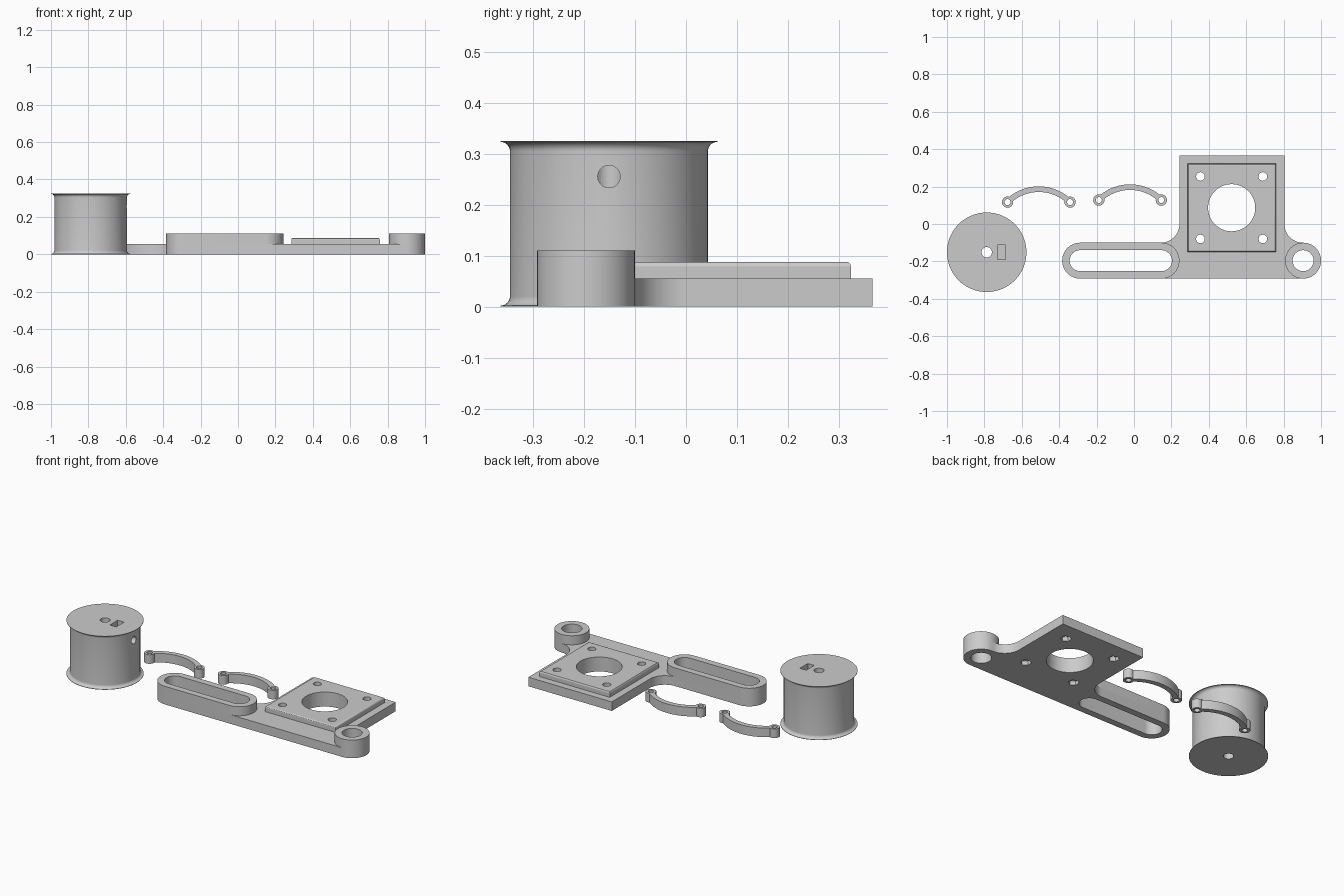
import bpy, bmesh
from math import sin, cos, pi, radians, atan2, hypot
from mathutils import Matrix

cube = bpy.data.objects.get("Cube")
if cube:
    bpy.data.objects.remove(cube, do_unlink=True)

grey = bpy.data.materials.new("plain_grey")
grey.use_nodes = True
grey.diffuse_color = (0.6, 0.6, 0.6, 1)
grey.node_tree.nodes["Principled BSDF"].inputs["Base Color"].default_value = (0.6, 0.6, 0.6, 1)


def arc(cx, cy, r, start, end, n=16):
    """Points along an arc, angles in degrees."""
    angles = [radians(start + (end - start) * i / n) for i in range(n + 1)]
    return [(cx + r * cos(a), cy + r * sin(a)) for a in angles]


def circle(cx, cy, r, n=48):
    return arc(cx, cy, r, 0, 360, n)[:-1]


def capsule(x0, x1, cy, r):
    return arc(x1, cy, r, -90, 90, 24) + arc(x0, cy, r, 90, 270, 24)


def activate(ob):
    bpy.ops.object.select_all(action="DESELECT")
    ob.select_set(True)
    bpy.context.view_layer.objects.active = ob


def finish(ob):
    ob.data.materials.clear()
    ob.data.materials.append(grey)
    activate(ob)
    bpy.ops.object.shade_smooth_by_angle(angle=radians(30))


def plate(name, outlines, z0, z1):
    """Extrude a flat outline (first loop) with holes (other loops)."""
    curve = bpy.data.curves.new(name, "CURVE")
    curve.dimensions = "2D"
    curve.fill_mode = "BOTH"
    curve.extrude = (z1 - z0) / 2
    for loop in outlines:
        spline = curve.splines.new("POLY")
        spline.points.add(len(loop) - 1)
        for point, (x, y) in zip(spline.points, loop):
            point.co = (x, y, 0, 1)
        spline.use_cyclic_u = True
    ob = bpy.data.objects.new(name, curve)
    bpy.context.collection.objects.link(ob)
    activate(ob)
    bpy.ops.object.convert(target="MESH")
    ob = bpy.context.object
    bm = bmesh.new()
    bm.from_mesh(ob.data)
    bmesh.ops.translate(bm, verts=bm.verts, vec=(0, 0, (z0 + z1) / 2))
    bmesh.ops.remove_doubles(bm, verts=bm.verts, dist=1e-5)
    bmesh.ops.recalc_face_normals(bm, faces=bm.faces)
    bm.to_mesh(ob.data)
    bm.free()
    finish(ob)
    return ob


def cut(ob, build):
    """Subtract the shape made by build(bm) from an object."""
    mesh = bpy.data.meshes.new("cutter")
    bm = bmesh.new()
    build(bm)
    bm.to_mesh(mesh)
    bm.free()
    cutter = bpy.data.objects.new("cutter", mesh)
    cutter.hide_render = True
    bpy.context.collection.objects.link(cutter)
    mod = ob.modifiers.new("cut", "BOOLEAN")
    mod.operation = "DIFFERENCE"
    mod.solver = "EXACT"
    mod.object = cutter
    activate(ob)
    bpy.ops.object.modifier_apply(modifier=mod.name)
    bpy.data.objects.remove(cutter, do_unlink=True)


def cylinder(bm, r, depth, matrix, n=32):
    bmesh.ops.create_cone(bm, cap_ends=True, segments=n, radius1=r, radius2=r,
                          depth=depth, matrix=matrix)


# Shared dimensions of the motor bracket
ARM_Y, R, HOLE_R = -0.196, 0.096, 0.056
SLOT_X0, SLOT_X1, RING_X = -0.288, 0.147, 0.904
LEFT, RIGHT, BACK = 0.243, 0.804, 0.365
PX, PY, PAD = 0.522, 0.087, 0.236
BASE_Z, PAD_Z, BOSS_Z = 0.055, 0.088, 0.11
FILLET = 0.1

slot = capsule(SLOT_X0, SLOT_X1, ARM_Y, HOLE_R)
ring_hole = circle(RING_X, ARM_Y, HOLE_R)
screws = [(PX + sx * 0.167, PY + sy * 0.167) for sx in (-1, 1) for sy in (-1, 1)]
motor_holes = [circle(PX, PY, 0.126, 64)] + [circle(x, y, 0.023, 24) for x, y in screws]

# Bracket base: arm with rounded ends, filleted into the square plate
outline = (arc(RING_X, ARM_Y, R, -90, 90, 24)
           + arc(RIGHT + FILLET, ARM_Y + R + FILLET, FILLET, -90, -180)[1:]
           + [(RIGHT, BACK), (LEFT, BACK)]
           + arc(LEFT - FILLET, ARM_Y + R + FILLET, FILLET, 0, -90)
           + arc(SLOT_X0, ARM_Y, R, 90, 270, 24))
base = plate("bracket_base", [outline, slot, ring_hole] + motor_holes, 0, BASE_Z)


def nut_traps(bm):
    for x, y in screws:
        cylinder(bm, 0.03, 0.05, Matrix.Translation((x, y, 0)), 6)


cut(base, nut_traps)
finish(base)

# Raised bosses around the slot and the end hole
plate("slot_boss", [capsule(SLOT_X0, SLOT_X1, ARM_Y, R), slot], BASE_Z, BOSS_Z)
plate("ring_boss", [circle(RING_X, ARM_Y, R), ring_hole], BASE_Z, BOSS_Z)

# Raised motor pad with a rounded upper rim
square = [(PX + sx * PAD, PY + sy * PAD) for sx, sy in ((-1, -1), (1, -1), (1, 1), (-1, 1))]
pad = plate("motor_pad", [square] + motor_holes, BASE_Z, PAD_Z)
bm = bmesh.new()
bm.from_mesh(pad.data)
rim = [e for e in bm.edges if all(
    v.co.z > PAD_Z - 1e-4 and max(abs(v.co.x - PX), abs(v.co.y - PY)) > PAD - 1e-4
    for v in e.verts)]
bmesh.ops.bevel(bm, geom=rim, offset=0.009, segments=3, profile=0.5, affect="EDGES")
bm.to_mesh(pad.data)
bm.free()
finish(pad)

# Curved links with an eye at each end
HALF, SAG, WIDTH, EYE = 0.167, 0.069, 0.03, 0.03
BOW = (HALF ** 2 + SAG ** 2) / (2 * SAG)


def link(name, cx, cy):
    mid_y = cy + SAG - BOW
    end = 90 - atan2(BOW - SAG, HALF) * 180 / pi
    trim = EYE * 0.75 / BOW * 180 / pi
    a0, a1 = 90 + end - trim, 90 - end + trim
    band = (arc(cx, mid_y, BOW + WIDTH / 2, a0, a1, 32)
            + arc(cx, mid_y, BOW - WIDTH / 2, a1, a0, 32))
    plate(name + "_band", [band], 0, BASE_Z)
    for side, sx in (("right", -1), ("left", 1)):
        x = cx + sx * HALF
        plate(name + "_" + side + "_eye",
              [circle(x, cy, EYE, 32), circle(x, cy, 0.016, 24)], 0, BASE_Z)


link("outer_link", -0.509, 0.117)
link("inner_link", -0.021, 0.128)

# Spool: lathed body with flared rims
SX, SY, TOP, RIM, BODY = -0.7875, -0.151, 0.325, 0.2125, 0.194
flare = RIM - BODY
profile = ([(0, 0), (RIM, 0)] + arc(RIM, flare + 0.002, flare, -90, -180, 8)
           + arc(RIM, TOP - flare - 0.002, flare, 180, 90, 8) + [(RIM, TOP), (0, TOP)])
bm = bmesh.new()
verts = [bm.verts.new((x, 0, z)) for x, z in profile]
edges = [bm.edges.new(pair) for pair in zip(verts, verts[1:])]
bmesh.ops.spin(bm, geom=verts + edges, cent=(0, 0, 0), axis=(0, 0, 1),
               angle=2 * pi, steps=72)
bmesh.ops.remove_doubles(bm, verts=bm.verts, dist=1e-5)
bmesh.ops.recalc_face_normals(bm, faces=bm.faces)
bmesh.ops.translate(bm, verts=bm.verts, vec=(SX, SY, 0))
mesh = bpy.data.meshes.new("spool")
bm.to_mesh(mesh)
bm.free()
spool = bpy.data.objects.new("spool", mesh)
bpy.context.collection.objects.link(spool)

# Shaft bore, nut slot and set-screw hole in the spool
NUT_X, NUT_Z = SX + 0.08, 0.255
cut(spool, lambda b: cylinder(b, 0.028, 1, Matrix.Translation((SX, SY, 0))))
cut(spool, lambda b: bmesh.ops.create_cube(
    b, size=1, matrix=Matrix.Translation((NUT_X, SY, TOP))
    @ Matrix.Diagonal((0.043, 0.076, 0.22, 1))))
cut(spool, lambda b: cylinder(
    b, 0.022, 0.3, Matrix.Translation((SX + 0.15, SY, NUT_Z)) @ Matrix.Rotation(pi / 2, 4, "Y")))
finish(spool)
